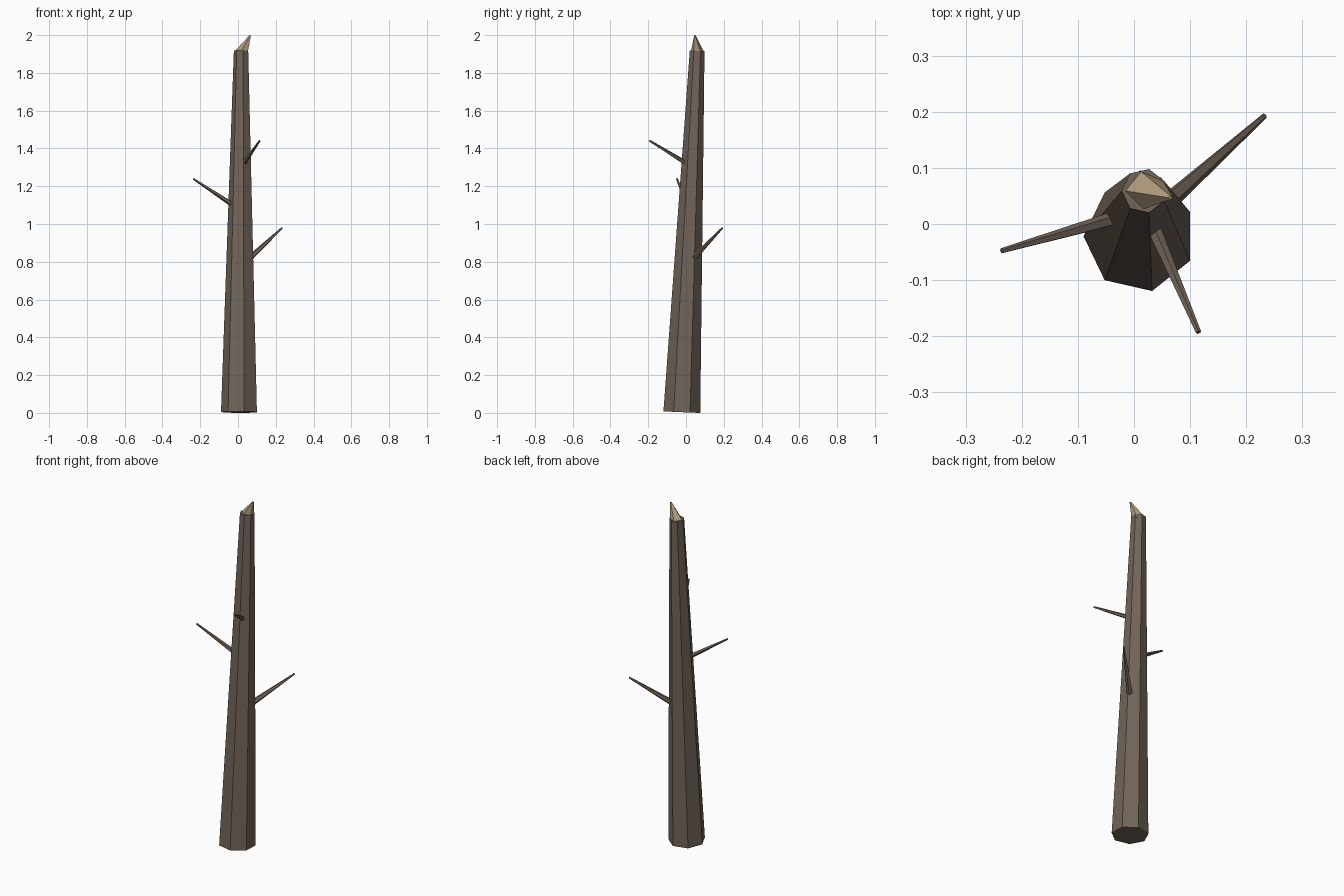
import bpy, bmesh
from math import pi, cos, sin
from mathutils import Vector

if "Cube" in bpy.data.objects:
    bpy.data.objects.remove(bpy.data.objects["Cube"])


def material(name, rgb):
    m = bpy.data.materials.new(name)
    m.diffuse_color = (*rgb, 1)
    m.use_nodes = True
    m.node_tree.nodes["Principled BSDF"].inputs["Base Color"].default_value = m.diffuse_color
    return m


bark = material("bark", (0.165, 0.127, 0.099))
wood = material("bare_wood", (0.45, 0.34, 0.21))


def taper(name, p0, p1, r0, r1, sides, mat, phase=pi):
    """Flat-sided tapered rod between two points, with capped ends."""
    p0, p1 = Vector(p0), Vector(p1)
    rot = Vector((0, 0, 1)).rotation_difference(p1 - p0)
    bm = bmesh.new()
    rings = []
    for p, r in ((p0, r0), (p1, r1)):
        ring = []
        for i in range(sides):
            a = phase + 2 * pi * i / sides
            ring.append(bm.verts.new(p + rot @ Vector((r * cos(a), r * sin(a), 0))))
        rings.append(ring)
    low, high = rings
    for i in range(sides):
        j = (i + 1) % sides
        bm.faces.new((low[i], low[j], high[j], high[i]))
    bm.faces.new(low[::-1])
    bm.faces.new(high)
    mesh = bpy.data.meshes.new(name)
    bm.to_mesh(mesh)
    bm.free()
    mesh.materials.append(mat)
    ob = bpy.data.objects.new(name, mesh)
    bpy.context.collection.objects.link(ob)
    return ob


# Leaning seven-sided trunk
taper("trunk", (0.01, -0.022, 0.004), (0.018, 0.059, 1.917), 0.1, 0.04, 7, bark)

# Splintered broken top
taper("broken_tip", (0.02, 0.06, 1.902), (0.065, 0.047, 1.998), 0.038, 0.004, 5, wood)

# Dead branch stubs, rooted just inside the trunk
branches = [
    ((0.058, 0.037, 0.815), (0.233, 0.193, 0.979), 0.017),
    ((-0.022, 0.013, 1.098), (-0.236, -0.048, 1.239), 0.014),
    ((0.031, 0.002, 1.321), (0.115, -0.193, 1.441), 0.013),
]
for n, (base, tip, r) in enumerate(branches, 1):
    taper(f"branch_{n}", base, tip, r, 0.005, 5, bark)
